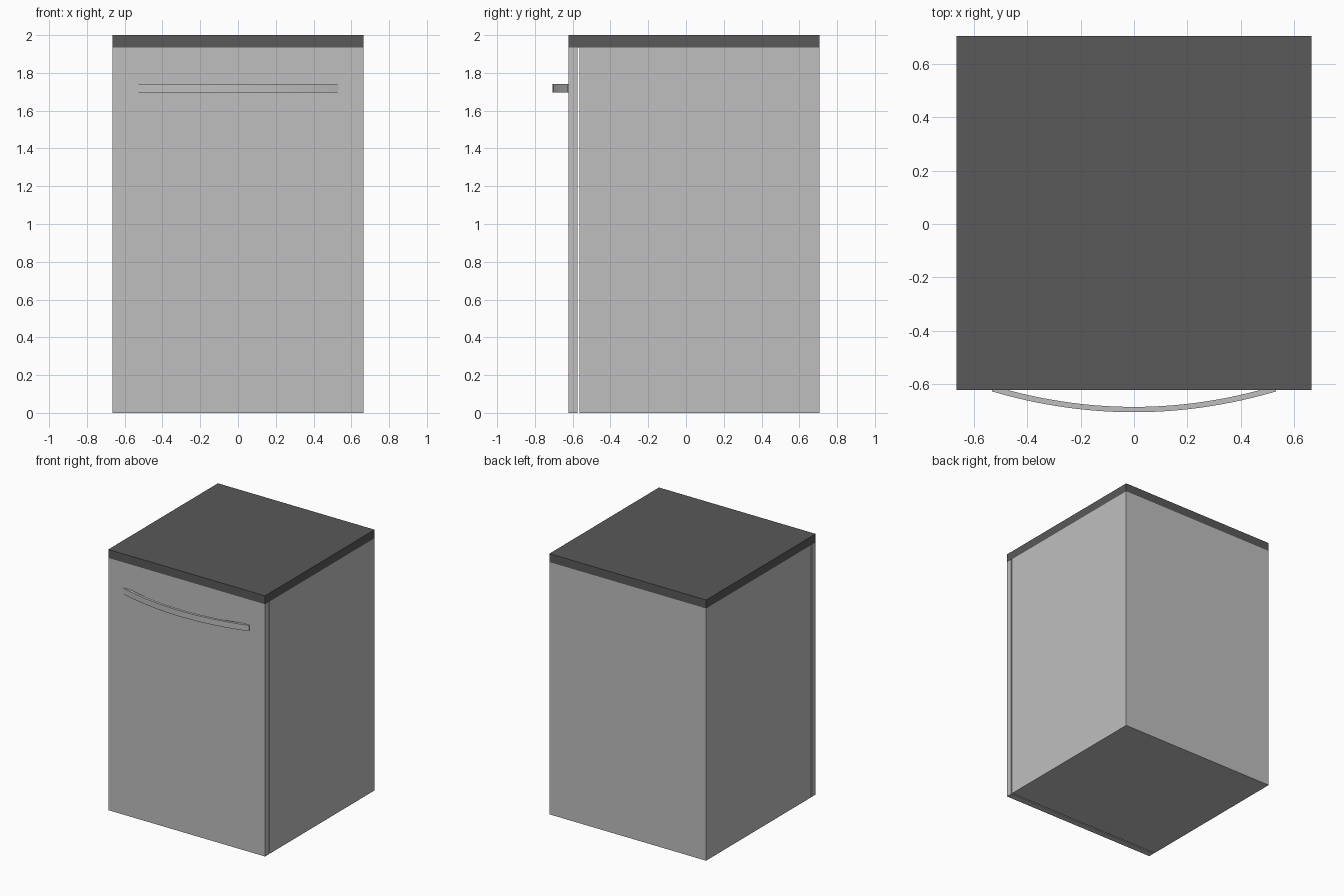
import bpy, bmesh

if "Cube" in bpy.data.objects:
    bpy.data.objects.remove(bpy.data.objects["Cube"])


def material(name, v):
    m = bpy.data.materials.new(name)
    m.diffuse_color = (v, v, v, 1)
    m.use_nodes = True
    m.node_tree.nodes["Principled BSDF"].inputs["Base Color"].default_value = m.diffuse_color
    return m


GREY = material("light grey", 0.52)
DARK = material("dark grey", 0.1)


def finish(name, bm, mat):
    bmesh.ops.recalc_face_normals(bm, faces=bm.faces)
    me = bpy.data.meshes.new(name)
    bm.to_mesh(me)
    bm.free()
    me.materials.append(mat)
    ob = bpy.data.objects.new(name, me)
    bpy.context.collection.objects.link(ob)
    return ob


def box(name, lo, hi, mat, open_front=False):
    bm = bmesh.new()
    bmesh.ops.create_cube(bm, size=1)
    for v in bm.verts:
        v.co = [lo[i] + (v.co[i] + 0.5) * (hi[i] - lo[i]) for i in range(3)]
    if open_front:
        bm.normal_update()
        front = [f for f in bm.faces if f.normal.y < -0.5]
        bmesh.ops.delete(bm, geom=front, context='FACES')
    return finish(name, bm, mat)


W = 0.665
# hollow tub, open towards the door
body = box("body", (-W, -0.565, 0), (W, 0.706, 1.935), GREY, True)
wall = body.modifiers.new("wall", 'SOLIDIFY')
wall.thickness = 0.05
wall.offset = -1

# door with a narrow gap to the body, and the worktop over both
box("door", (-W, -0.622, 0), (W, -0.575, 1.935), GREY)
box("worktop", (-W, -0.622, 1.935), (W, 0.706, 2.0), DARK)

# bowed handle: outer and inner arcs joined by flat feet on the door
N = 32
ts = [-1 + 2 * i / N for i in range(N + 1)]
outline = [(0.533 * t, -0.706 + 0.078 * t * t) for t in ts]
outline += [(0.533, -0.621)]
outline += [(0.48 * t, -0.686 + 0.065 * t * t) for t in reversed(ts)]
outline += [(-0.533, -0.621)]
bm = bmesh.new()
face = bm.faces.new([bm.verts.new((x, y, 1.695)) for x, y in outline])
ext = bmesh.ops.extrude_face_region(bm, geom=[face])
for v in ext["geom"]:
    if isinstance(v, bmesh.types.BMVert):
        v.co.z = 1.74
handle = finish("handle", bm, GREY)
bpy.context.view_layer.objects.active = handle
handle.select_set(True)
bpy.ops.object.shade_smooth_by_angle()
